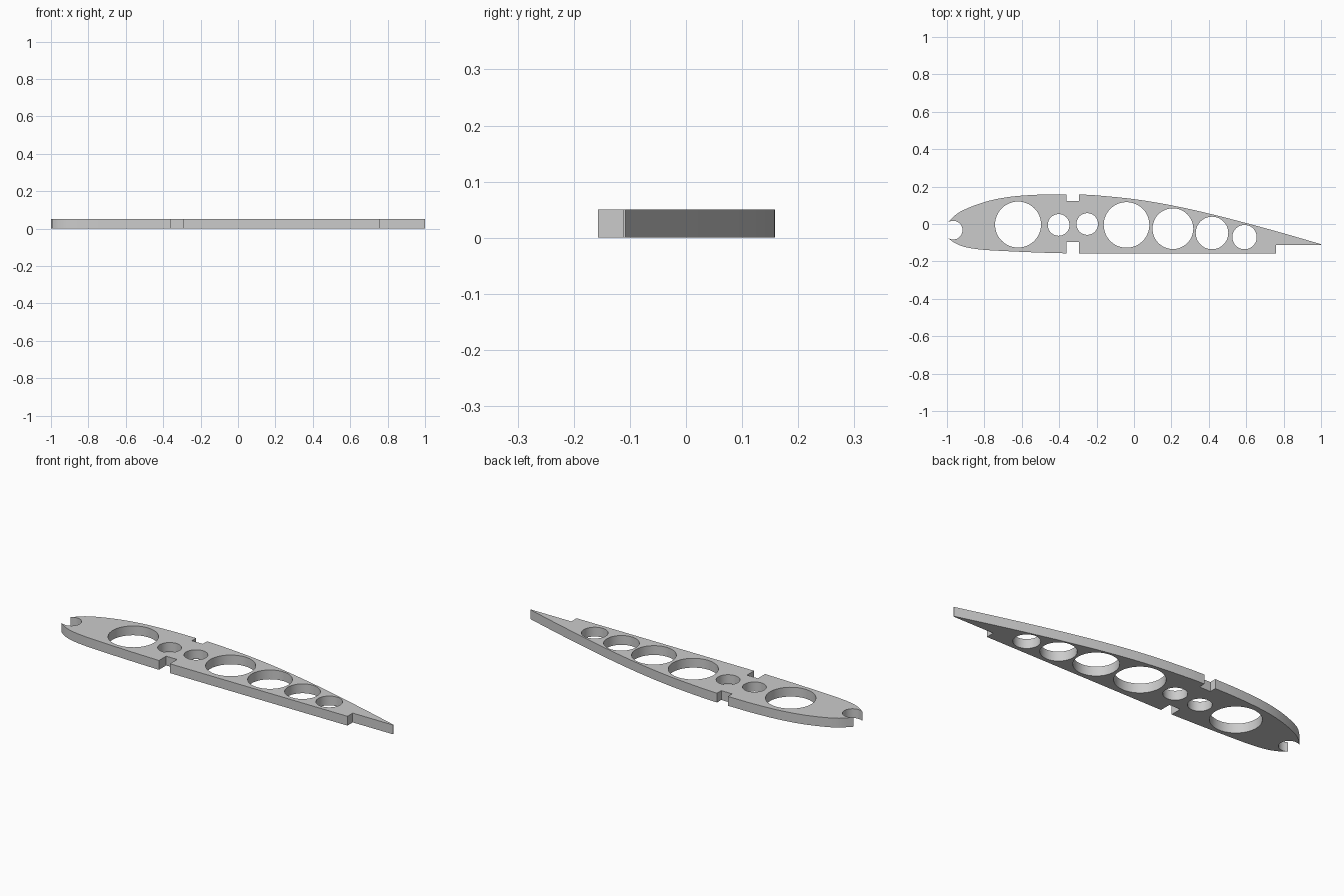
import bpy, bmesh
from math import cos, sin, radians, tau
from mathutils import Vector

old = bpy.data.objects.get("Cube")
if old:
    bpy.data.objects.remove(old, do_unlink=True)

THICK = 0.05


def smooth_path(points, steps=5):
    """Catmull-Rom curve through the given points."""
    p = [Vector(q) for q in points]
    p = [2 * p[0] - p[1]] + p + [2 * p[-1] - p[-2]]
    out = []
    for a, b, c, d in zip(p, p[1:], p[2:], p[3:]):
        for i in range(steps):
            t = i / steps
            out.append(0.5 * (2 * b + (c - a) * t + (2 * a - 5 * b + 4 * c - d) * t ** 2
                              + (3 * b - a - 3 * c + d) * t ** 3))
    return out + [p[-2]]


def arc(x, y, r, start, end, n):
    angles = [start + (end - start) * i / n for i in range(n + 1)]
    return [Vector((x + r * cos(a), y + r * sin(a))) for a in angles]


def add_loop(curve, points):
    spline = curve.splines.new('POLY')
    spline.points.add(len(points) - 1)
    for sp, p in zip(spline.points, points):
        sp.co = (p[0], p[1], 0, 1)
    spline.use_cyclic_u = True


# Airfoil outline: upper skin, tail step, lower skin, round nose notch
upper_front = smooth_path([(-1, 0.005), (-0.93, 0.065), (-0.8, 0.117), (-0.665, 0.145),
                           (-0.505, 0.157), (-0.36, 0.158)])
upper_rear = smooth_path([(-0.295, 0.158), (-0.2, 0.153), (0, 0.133), (0.2, 0.1),
                          (0.4, 0.056), (0.6, 0.005), (0.8, -0.05), (1, -0.108)])
lower_front = smooth_path([(-0.36, -0.157), (-0.5, -0.153), (-0.665, -0.146), (-0.815, -0.137),
                           (-0.907, -0.122), (-0.96, -0.1), (-0.995, -0.075)])
upper_slot = [(-0.36, 0.122), (-0.295, 0.122)]
lower_slot = [(-0.295, -0.096), (-0.36, -0.096)]
tail_step = [(1, -0.112), (0.76, -0.112), (0.76, -0.157), (-0.295, -0.157)]
nose_notch = arc(-0.967, -0.033, 0.05, radians(-124), radians(131), 24)[1:-1]

curve = bpy.data.curves.new("wing_rib", 'CURVE')
curve.dimensions = '2D'
curve.fill_mode = 'BOTH'
curve.extrude = THICK / 2
add_loop(curve, upper_front + upper_slot + upper_rear + tail_step + lower_slot
         + lower_front + nose_notch)

# Lightening holes: x, y, radius
for x, y, r in [(-0.62, -0.003, 0.123), (-0.403, -0.005, 0.058), (-0.25, 0, 0.058),
                (-0.04, -0.005, 0.122), (0.208, -0.025, 0.109), (0.417, -0.048, 0.087),
                (0.591, -0.07, 0.065)]:
    add_loop(curve, arc(x, y, r, 0, tau, 48)[:-1])

# Turn the filled curve into one welded solid plate
shape = bpy.data.objects.new("rib_outline", curve)
bpy.context.collection.objects.link(shape)
bpy.context.view_layer.update()
mesh = bpy.data.meshes.new_from_object(shape.evaluated_get(bpy.context.evaluated_depsgraph_get()))
bpy.data.objects.remove(shape, do_unlink=True)

bm = bmesh.new()
bm.from_mesh(mesh)
bmesh.ops.remove_doubles(bm, verts=bm.verts, dist=0.0001)
bmesh.ops.translate(bm, verts=bm.verts, vec=(0, 0, THICK / 2))
bmesh.ops.recalc_face_normals(bm, faces=bm.faces)
bm.to_mesh(mesh)
bm.free()

rib = bpy.data.objects.new("wing_rib", mesh)
bpy.context.collection.objects.link(rib)

# Plain grey material
grey = bpy.data.materials.new("light_grey")
grey.use_nodes = True
colour = (0.6, 0.6, 0.6, 1)
grey.diffuse_color = colour
grey.node_tree.nodes["Principled BSDF"].inputs["Base Color"].default_value = colour
mesh.materials.clear()
mesh.materials.append(grey)

bpy.ops.object.select_all(action='DESELECT')
rib.select_set(True)
bpy.context.view_layer.objects.active = rib
bpy.ops.object.shade_smooth_by_angle(angle=radians(30))
